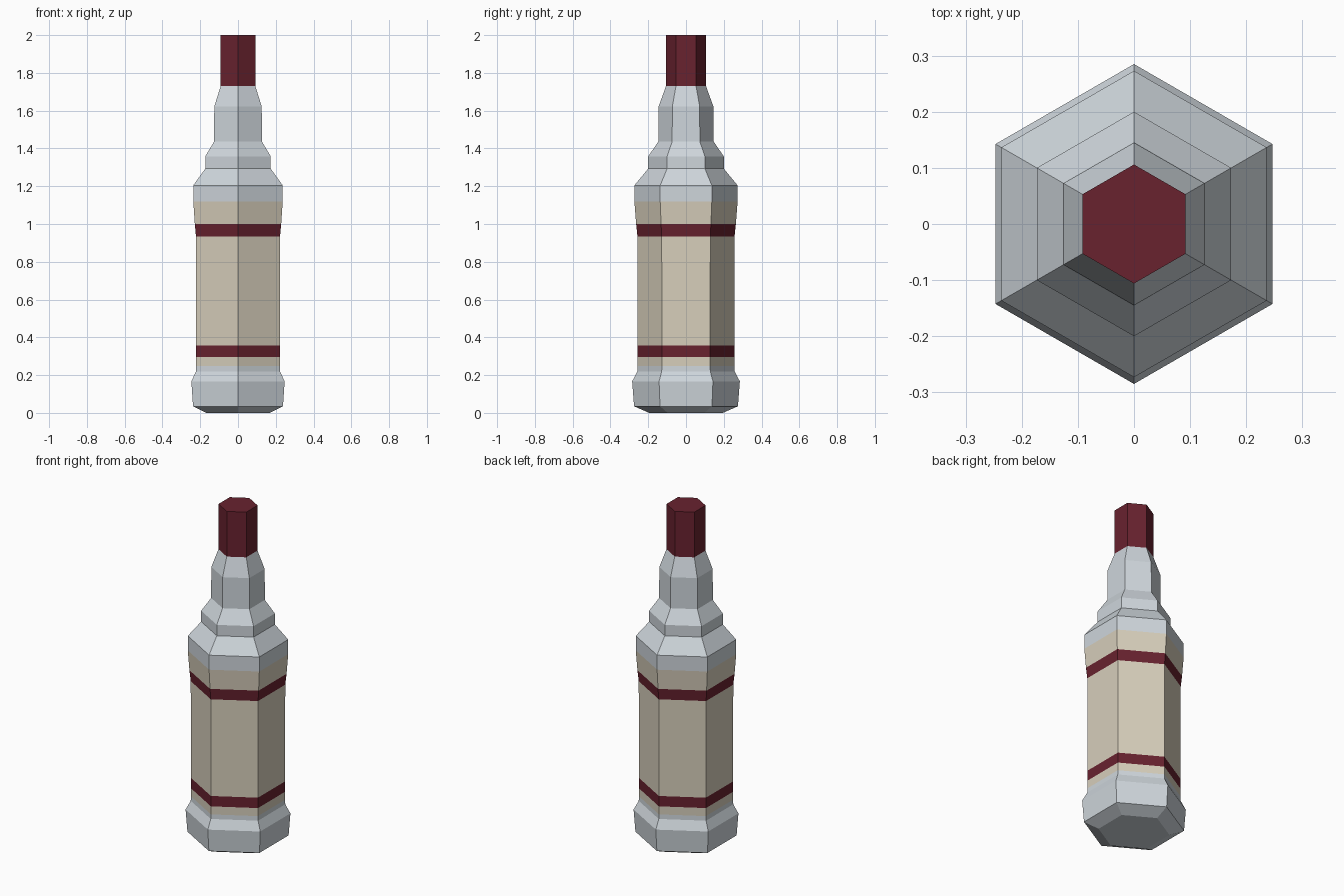
import bpy, bmesh
from math import sin, cos, pi

SIDES = 6

cube = bpy.data.objects.get("Cube")
if cube:
    bpy.data.objects.remove(cube)


def make_material(name, rgb):
    mat = bpy.data.materials.new(name)
    mat.use_nodes = True
    color = (*rgb, 1.0)
    mat.diffuse_color = color
    mat.node_tree.nodes["Principled BSDF"].inputs["Base Color"].default_value = color
    return mat


glass = make_material("pale grey glass", (0.62, 0.67, 0.71))
cream = make_material("cream label", (0.68, 0.62, 0.50))
red = make_material("dark red", (0.138, 0.016, 0.028))


def lathe(name, mat, profile, close_bottom=False, close_top=False):
    """Six-sided shell from (corner radius, height) pairs, corners on front and back."""
    bm = bmesh.new()
    rings = []
    for r, z in profile:
        angles = [pi / 2 + 2 * pi * i / SIDES for i in range(SIDES)]
        rings.append([bm.verts.new((r * cos(a), r * sin(a), z)) for a in angles])
    for low, high in zip(rings, rings[1:]):
        for i in range(SIDES):
            j = (i + 1) % SIDES
            bm.faces.new((low[i], low[j], high[j], high[i]))
    if close_bottom:
        bm.faces.new(rings[0][::-1])
    if close_top:
        bm.faces.new(rings[-1])
    mesh = bpy.data.meshes.new(name)
    bm.to_mesh(mesh)
    bm.free()
    mesh.materials.append(mat)
    obj = bpy.data.objects.new(name, mesh)
    bpy.context.collection.objects.link(obj)
    return obj


# Bottle base with chamfered foot
lathe("bottle_base", glass,
      [(0.195, 0), (0.275, 0.035), (0.285, 0.167), (0.257, 0.22), (0.256, 0.247)],
      close_bottom=True)

# Label wrapped around the body, with two bands
lathe("label_lower_edge", cream, [(0.256, 0.247), (0.256, 0.295)])
lathe("lower_band", red, [(0.256, 0.295), (0.256, 0.357)])
lathe("label_main", cream, [(0.256, 0.357), (0.257, 0.935)])
lathe("upper_band", red, [(0.257, 0.935), (0.264, 1.0)])
lathe("label_upper_edge", cream, [(0.264, 1.0), (0.273, 1.118)])

# Shoulder, collar and neck
lathe("bottle_shoulder_and_neck", glass,
      [(0.273, 1.118), (0.273, 1.205), (0.2, 1.293), (0.2, 1.358),
       (0.146, 1.437), (0.145, 1.622), (0.106, 1.73)])

# Cap
lathe("cap", red, [(0.106, 1.73), (0.106, 2.0)], close_top=True)
